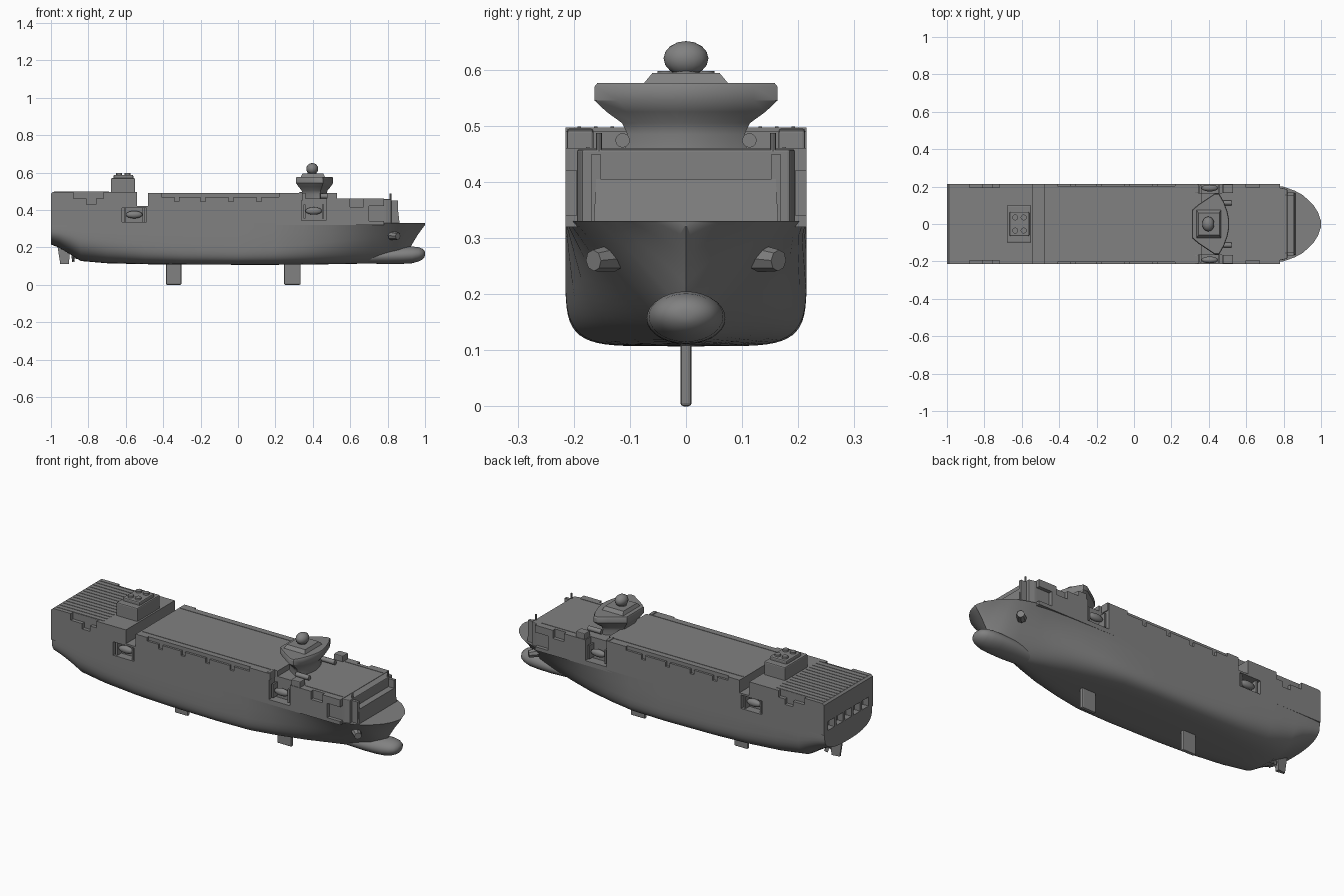
import bpy, bmesh, math
from mathutils import Matrix, Vector

if "Cube" in bpy.data.objects:
    bpy.data.objects.remove(bpy.data.objects["Cube"])

paint = bpy.data.materials.new("dark_grey_paint")
paint.diffuse_color = (.22, .22, .22, 1)
paint.use_nodes = True
paint.node_tree.nodes["Principled BSDF"].inputs["Base Color"].default_value = paint.diffuse_color


def finish(name, bm, smooth=None, bevel=0):
    bmesh.ops.recalc_face_normals(bm, faces=bm.faces)
    me = bpy.data.meshes.new(name)
    bm.to_mesh(me)
    bm.free()
    me.materials.append(paint)
    ob = bpy.data.objects.new(name, me)
    bpy.context.collection.objects.link(ob)
    if bevel:
        m = ob.modifiers.new("bevel", "BEVEL")
        m.width, m.segments = bevel, 2
    if smooth:
        bpy.ops.object.select_all(action='DESELECT')
        ob.select_set(True)
        bpy.context.view_layer.objects.active = ob
        bpy.ops.object.shade_smooth_by_angle(angle=math.radians(smooth))
    return ob


def add_box(bm, x0, x1, y0, y1, z0, z1):
    mat = Matrix.Translation(((x0 + x1) / 2, (y0 + y1) / 2, (z0 + z1) / 2))
    bmesh.ops.create_cube(bm, size=1, matrix=mat @ Matrix.Diagonal((x1 - x0, y1 - y0, z1 - z0, 1)))


def boxes(name, items, mirror=False, bevel=0):
    bm = bmesh.new()
    for x0, x1, y0, y1, z0, z1 in items:
        add_box(bm, x0, x1, y0, y1, z0, z1)
        if mirror:
            add_box(bm, x0, x1, -y1, -y0, z0, z1)
    return finish(name, bm, bevel=bevel)


def loft(name, rings, smooth=None, bevel=0):
    bm = bmesh.new()
    rows = [[bm.verts.new(p) for p in r] for r in rings]
    n = len(rows[0])
    for a, b in zip(rows, rows[1:]):
        for i in range(n):
            j = (i + 1) % n
            bm.faces.new((a[i], a[j], b[j], b[i]))
    bm.faces.new(rows[0])
    bm.faces.new(rows[-1])
    return finish(name, bm, smooth, bevel)


def ellipsoid(name, c, r, smooth=60, seg=32, mirror=False):
    bm = bmesh.new()
    for s in ((1, -1) if mirror else (1,)):
        m = Matrix.Translation((c[0], s * c[1], c[2])) @ Matrix.Diagonal((*r, 1))
        bmesh.ops.create_uvsphere(bm, u_segments=seg, v_segments=seg // 2, radius=1, matrix=m)
    return finish(name, bm, smooth)


def rod(bm, a, b, r, seg=8, r2=None):
    a, b = Vector(a), Vector(b)
    m = Matrix.Translation((a + b) / 2) @ (b - a).to_track_quat('Z', 'Y').to_matrix().to_4x4()
    bmesh.ops.create_cone(bm, cap_ends=True, segments=seg, radius1=r,
                          radius2=r if r2 is None else r2, depth=(b - a).length, matrix=m)


# Hull stations: x, keel height, half breadth, bilge squareness, bow flare
TOP = .33
stations = [(-1, .215, .208, 2.6, 0), (-.96, .2, .211, 2.6, 0), (-.9, .165, .213, 2.6, 0),
            (-.84, .127, .214, 2.7, 0), (-.7, .115, .215, 3.3, 0), (-.5, .11, .215, 4.3, 0),
            (-.3, .108, .215, 5, 0), (0, .107, .215, 5.5, 0), (.2, .107, .215, 5, 0),
            (.35, .108, .215, 4.2, .1), (.5, .11, .215, 3.4, .25), (.62, .112, .214, 2.8, .45),
            (.72, .115, .21, 2.4, .65), (.8, .12, .199, 2.2, .8), (.86, .128, .178, 2, .9),
            (.9, .16, .156, 2, 1), (.93, .215, .13, 2, 1), (.96, .265, .1, 2, 1),
            (.985, .3, .06, 2, 1), (1, .32, .012, 2, 1)]


def section(x, k, b, n, w):
    h = .75 * (TOP - k)
    half = []
    for i in range(1, 17):
        t = i / 14 * math.pi / 2
        if i <= 14:
            f, z = math.sin(t) ** (2 / n), k + h * (1 - max(0, math.cos(t)) ** (2 / n))
        else:
            f, z = 1, k + h + (TOP - k - h) * (i - 14) / 2
        flare = ((z - k) / (TOP - k)) ** 1.15
        half.append((x, b * ((1 - w) * f + w * flare), z))
    return [(x, 0, k)] + half + [(x, -y, z) for x, y, z in reversed(half)]


loft("hull", [section(*s) for s in stations], smooth=40)

# Blunt bulb from rings: x, centre height, half width, half height
bulb = [(.68, .15, .06, .036), (.8, .155, .07, .044), (.88, .158, .07, .046), (.93, .16, .066, .045),
        (.965, .163, .057, .038), (.985, .164, .044, .029), (.996, .165, .027, .018), (1, .165, .012, .008)]
angles = [i * math.tau / 28 for i in range(28)]
loft("bulbous_bow", [[(x, w * math.cos(a), z + h * math.sin(a)) for a in angles] for x, z, w, h in bulb], 60)
boxes("keel_fins", [(-.385, -.303, -.01, .01, 0, .12), (.247, .335, -.01, .01, 0, .12)], bevel=.006)

# Rudder and propeller
loft("rudder", [[(a, -.012, z), (b, -.005, z), (b, .005, z), (a, .012, z)]
                for a, b, z in ((-.905, -.95, .11), (-.895, -.965, .205))])
bm = bmesh.new()
rod(bm, (-.89, 0, .155), (-.82, 0, .15), .014, 12)
for i in range(4):
    a = math.pi / 4 + i * math.pi / 2
    m = Matrix.Translation((-.88, 0, .155)) @ Matrix.Rotation(a, 4, 'X') @ \
        Matrix.Translation((0, 0, .022)) @ Matrix.Rotation(.5, 4, 'Z') @ Matrix.Diagonal((.005, .02, .032, 1))
    bmesh.ops.create_cube(bm, size=1, matrix=m)
finish("propeller", bm)

# Superstructure from its side profile
prof = [(-1, .32), (.78, .32), (.78, .46), (.36, .46), (.36, .49), (-.48, .49),
        (-.48, .42), (-.54, .42), (-.54, .497), (-.99, .497), (-1, .487)]
body = loft("superstructure", [[(x, y, z) for x, z in prof] for y in (-.215, .215)])

# Recesses in sides (x0, x1, z0, z1, depth) and mooring openings in the transom
cuts = [(-.62, -.49, .335, .41, .045), (.34, .47, .345, .55, .05),
        (-.41, .22, .47, .55, .012), (-.88, -.72, .46, .55, .02), (-.81, -.76, .43, .465, .02),
        (.60, .67, .415, .55, .02), (.70, .80, .34, .42, .02)]
cuts += [(x, x + .025, .445, .475, .012) for x in (-.34, -.2, -.05, .1)]
items = [(x0, x1, s * .215 - d, s * .215 + d, z0, z1) for x0, x1, z0, z1, d in cuts for s in (1, -1)]
items += [(-1.05, -.965, y - .028, y + .028, .335, .385) for y in (-.15, -.075, 0, .075, .15)]
cutter = boxes("recess_cutter", items)
cutter.hide_render = True
cutter.hide_set(True)
m = body.modifiers.new("recesses", "BOOLEAN")
m.object, m.operation, m.solver, m.use_self = cutter, 'DIFFERENCE', 'EXACT', True

# Forward house: narrowing block, lower front step, side cheeks and masts
half = [(.76, .195), (.79, .193), (.82, .185)]
ring = half + [(x, -y) for x, y in reversed(half)]
loft("forward_house", [[(x, y, z) for x, y in ring] for z in (.32, .458)], bevel=.004)
loft("forward_house_front", [[(.8, -y, z), (x, -y, z), (x, y, z), (.8, y, z)]
                             for x, y, z in ((.865, .165, .32), (.855, .16, .405))])
bm = bmesh.new()
for s in (1, -1):
    add_box(bm, .81, .855, s * .16 - .008, s * .16 + .008, .32, .45)
    rod(bm, (.815, s * .155, .44), (.815, s * .155, .487), .005)
finish("front_cheeks_and_masts", bm)

# Deck details
boxes("aft_deck_ribs", [(-.985, -.69, y - .003, y + .003, .49, .499)
                        for y in [-.19 + .0293 * i for i in range(14)]])
boxes("deck_coamings", [(-.47, .33, .165, .172, .48, .492),
                        (.54, .77, .172, .178, .45, .462)], mirror=True)
boxes("wing_lockers", [(.475, .53, .165, .212, .45, .492), (.325, .345, .165, .212, .45, .495)],
      mirror=True, bevel=.004)

# Funnel casing
boxes("funnel_casing", [(-.68, -.55, -.1, .1, .48, .57), (-.665, -.56, -.065, .065, .56, .588)], bevel=.006)
bm = bmesh.new()
for x in (-.635, -.59):
    for y in (-.035, .035):
        rod(bm, (x, y, .57), (x, y, .598), .016, 12)
finish("exhaust_pipes", bm, 40)

# Bridge: curved plan, flaring upward from a narrow neck
half = [(.31, .075), (.345, .105), (.39, .135), (.43, .162), (.455, .163), (.48, .12), (.5, .065), (.509, .02)]
ring = half + [(x, -y) for x, y in reversed(half)]
levels = [(.44, .68), (.485, .64), (.505, .7), (.525, .87), (.545, 1), (.57, 1), (.576, .97)]
loft("bridge", [[(.41 + (x - .41) * s, y * s, z) for x, y in ring] for z, s in levels], smooth=35)
loft("radar_base", [[(.4 + sx * (.05 + .6 * (r - .05)), sy * r, z) for sx, sy in ((1, 1), (-1, 1), (-1, -1), (1, -1))]
                    for z, r in ((.57, .08), (.594, .06))])
bm = bmesh.new()
rod(bm, (.395, 0, .57), (.395, 0, .61), .024, 12)
finish("radar_post", bm, 40)
ellipsoid("radar_dome", (.397, 0, .62), (.032, .04, .031), seg=16)
bm = bmesh.new()
for s in (1, -1):
    rod(bm, (.44, s * .113, .474), (.52, s * .113, .474), .013, 12)
finish("deck_tanks", bm, 40)

# Lifeboats with davits
for name, x, z in (("aft", -.555, .375), ("forward", .405, .395)):
    ellipsoid(name + "_lifeboats", (x, .192, z), (.045, .018, .02), seg=16, mirror=True)
    boxes(name + "_davits", [(x + d - .005, x + d + .005, .165, .205, z - .04, z + .035) for d in (-.05, .05)],
          mirror=True)

# Anchors on the bow flare
bm = bmesh.new()
for s in (1, -1):
    rod(bm, (.82, s * .13, .264), (.855, s * .165, .26), .025, 8, .019)
finish("anchors", bm)
